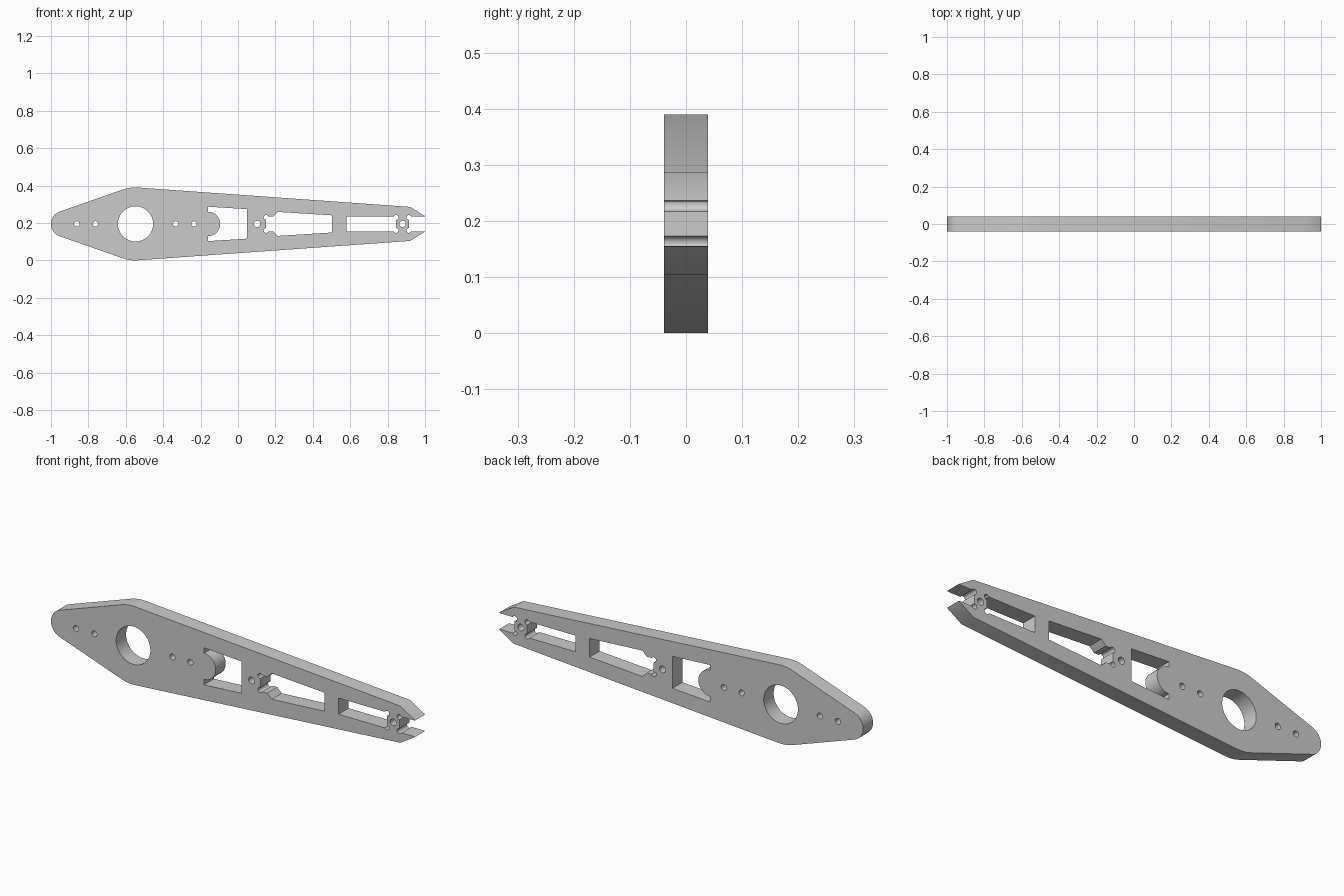
import bpy, bmesh
from math import sin, cos, radians
from mathutils import Matrix

cube = bpy.data.objects.get("Cube")
if cube:
    bpy.data.objects.remove(cube, do_unlink=True)

MID = 0.195      # height of the symmetry axis
DEPTH = 0.078    # plate thickness


def arc(cx, cz, r, start, end, steps=16):
    angles = [radians(start + (end - start) * i / steps) for i in range(steps + 1)]
    return [(cx + r * cos(a), cz + r * sin(a)) for a in angles]


def mirrored(upper):
    """Close an upper half profile with its reflection below the axis."""
    return upper + [(x, -z) for x, z in reversed(upper) if abs(z) > 1e-5]


def circle(cx, r, steps):
    return arc(cx, 0, r, 0, 360, steps)[:-1]


def relief(cx, start, end):
    """Round relief cut in a slot corner."""
    return arc(cx, 0.035, 0.013, start, end, 14)


# Outer outline with the open fork at the right end
outline = mirrored(
    arc(-0.93, 0, 0.07, 180, 109)
    + arc(-0.55, 0, 0.195, 109, 86, 8)
    + [(0.92, 0.091), (1.0, 0.041), (0.99, 0.04)]
    + relief(0.914, 23, 270)
    + [(0.914, 0)])

# Window with a round boss on its left edge
boss_window = mirrored(
    arc(-0.16, 0, 0.065, 0, 90)
    + [(-0.16, 0.092), (0.047, 0.079)])

# Tapered middle slot
middle_slot = mirrored(
    [(0.15, 0)] + relief(0.15, 270, 23)
    + [(0.188, 0.04), (0.213, 0.064), (0.502, 0.046)])

# Straight slot behind the fork bridge
end_slot = mirrored([(0.58, 0.04)] + relief(0.845, 157, -90) + [(0.845, 0)])

loops = [outline, boss_window, middle_slot, end_slot, circle(-0.548, 0.094, 64)]
loops += [circle(x, 0.0145, 24) for x in (-0.862, -0.762, -0.333, -0.235)]
loops += [circle(x, 0.017, 24) for x in (0.102, 0.88)]

# Filled, extruded profile
curve = bpy.data.curves.new("arm_profile", "CURVE")
curve.dimensions = "2D"
curve.fill_mode = "BOTH"
curve.extrude = DEPTH / 2
for points in loops:
    spline = curve.splines.new("POLY")
    spline.points.add(len(points) - 1)
    for p, (x, z) in zip(spline.points, points):
        p.co = (x, z, 0, 1)
    spline.use_cyclic_u = True
profile = bpy.data.objects.new("arm_profile", curve)
bpy.context.collection.objects.link(profile)
bpy.context.view_layer.update()
graph = bpy.context.evaluated_depsgraph_get()
mesh = bpy.data.meshes.new_from_object(profile.evaluated_get(graph))
bpy.data.objects.remove(profile, do_unlink=True)

# Stand the plate upright and weld it into one solid
mesh.transform(Matrix.Translation((0, 0, MID)) @ Matrix.Rotation(radians(90), 4, "X"))
bm = bmesh.new()
bm.from_mesh(mesh)
bmesh.ops.remove_doubles(bm, verts=bm.verts, dist=1e-5)
bmesh.ops.recalc_face_normals(bm, faces=bm.faces)
bm.to_mesh(mesh)
bm.free()
mesh.name = "arm_plate"
plate = bpy.data.objects.new("arm_plate", mesh)
bpy.context.collection.objects.link(plate)

# Plain grey finish
grey = bpy.data.materials.new("plain_grey")
grey.use_nodes = True
colour = (0.6, 0.6, 0.6, 1)
grey.diffuse_color = colour
grey.node_tree.nodes["Principled BSDF"].inputs["Base Color"].default_value = colour
mesh.materials.clear()
mesh.materials.append(grey)

bpy.context.view_layer.objects.active = plate
plate.select_set(True)
bpy.ops.object.shade_smooth_by_angle(angle=radians(30))
